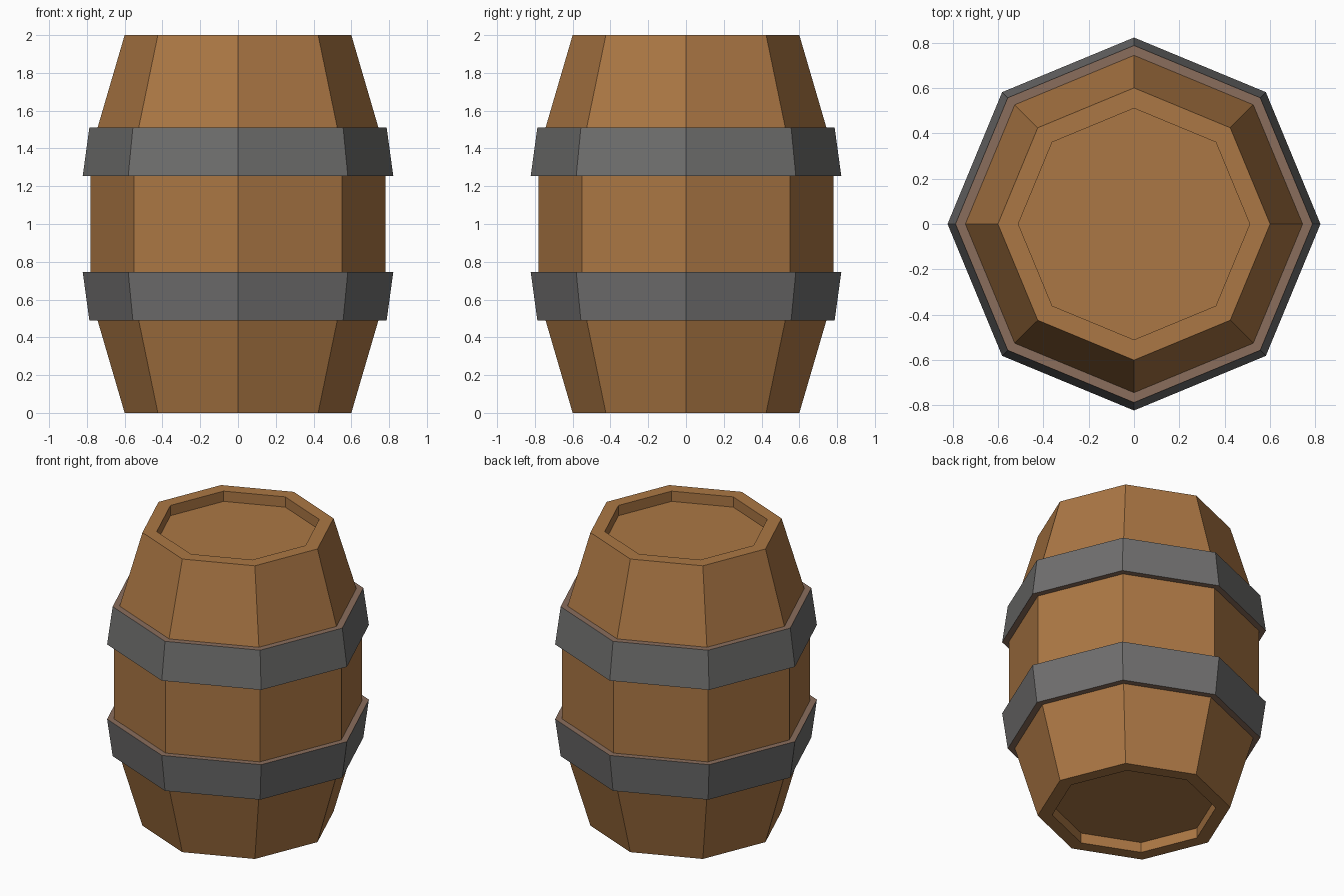
import bpy, math

if "Cube" in bpy.data.objects:
    bpy.data.objects.remove(bpy.data.objects["Cube"])

SIDES = 8


def material(name, rgb):
    m = bpy.data.materials.new(name)
    m.diffuse_color = (*rgb, 1)
    m.use_nodes = True
    m.node_tree.nodes["Principled BSDF"].inputs["Base Color"].default_value = m.diffuse_color
    return m


wood = material("barrel wood", (0.41, 0.185, 0.058))
iron = material("hoop iron", (0.162, 0.160, 0.158))
edge = material("hoop edge", (0.254, 0.155, 0.107))


def lathe(name, profile, mats, indices, capped=False):
    """Turn an (r, z) profile into an eight-sided shell; one material index per band."""
    verts = [(r * math.cos(math.tau * k / SIDES), r * math.sin(math.tau * k / SIDES), z)
             for r, z in profile for k in range(SIDES)]
    faces, slots = [], []
    for i in range(len(profile) - 1):
        for k in range(SIDES):
            a, b = i * SIDES + k, i * SIDES + (k + 1) % SIDES
            faces.append((a, b, b + SIDES, a + SIDES))
            slots.append(indices[i])
    if capped:
        last = (len(profile) - 1) * SIDES
        faces += [tuple(reversed(range(SIDES))), tuple(range(last, last + SIDES))]
        slots += [0, 0]
    mesh = bpy.data.meshes.new(name)
    mesh.from_pydata(verts, [], faces)
    for m in mats:
        mesh.materials.append(m)
    for p, s in zip(mesh.polygons, slots):
        p.material_index = s
    ob = bpy.data.objects.new(name, mesh)
    bpy.context.collection.objects.link(ob)
    return ob


# Staved body with recessed heads at both ends
body = [(0.51, 0.07), (0.51, 0), (0.60, 0), (0.78, 0.615),
        (0.78, 1.385), (0.60, 2), (0.51, 2), (0.51, 1.93)]
lathe("barrel_body", body, [wood], [0] * 7, capped=True)

# Iron hoops, wider towards the middle of the barrel
lathe("lower_hoop", [(0.743, 0.49), (0.787, 0.49), (0.822, 0.745), (0.78, 0.745)],
      [iron, edge], [1, 0, 1])
lathe("upper_hoop", [(0.78, 1.255), (0.822, 1.255), (0.787, 1.51), (0.743, 1.51)],
      [iron, edge], [1, 0, 1])
